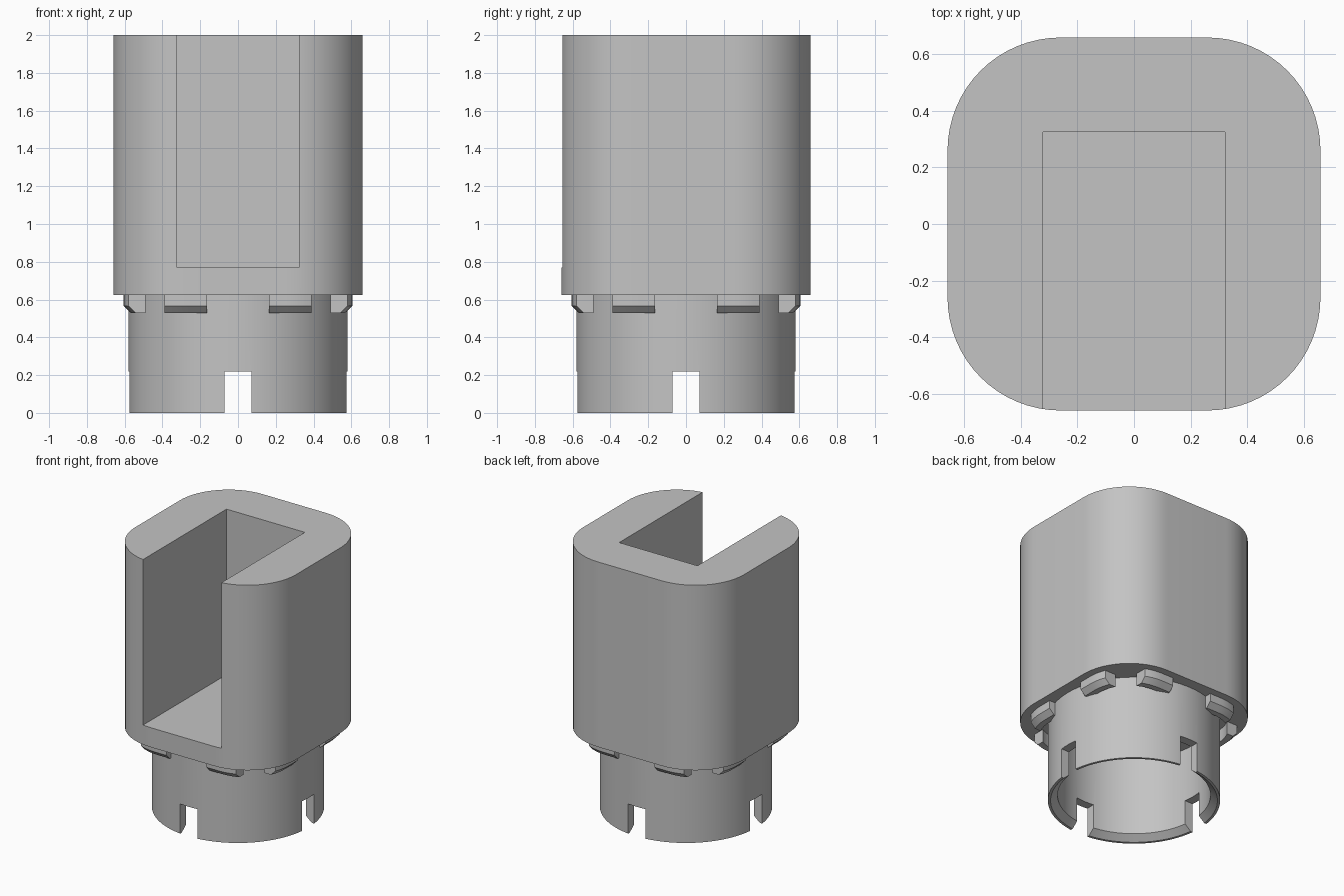
import bpy, bmesh, math
from mathutils import Matrix

old = bpy.data.objects.get("Cube")
if old:
    bpy.data.objects.remove(old, do_unlink=True)

grey = bpy.data.materials.new("plain grey")
grey.use_nodes = True
GREY = (0.55, 0.55, 0.55, 1)
grey.diffuse_color = GREY
grey.node_tree.nodes["Principled BSDF"].inputs["Base Color"].default_value = GREY

HALF, CENTRE = 0.66, 0.26          # half width and corner centre of the body
BODY_Z, TOP = 0.625, 2.0


def finish(bm, name):
    bmesh.ops.recalc_face_normals(bm, faces=bm.faces)
    mesh = bpy.data.meshes.new(name)
    bm.to_mesh(mesh)
    bm.free()
    ob = bpy.data.objects.new(name, mesh)
    bpy.context.collection.objects.link(ob)
    ob.data.materials.append(grey)
    return ob


def box(name, lo, hi):
    bm = bmesh.new()
    bmesh.ops.create_cube(bm, size=1)
    for v in bm.verts:
        v.co = [lo[i] + (v.co[i] + 0.5) * (hi[i] - lo[i]) for i in range(3)]
    return finish(bm, name)


def activate(ob):
    bpy.ops.object.select_all(action='DESELECT')
    ob.select_set(True)
    bpy.context.view_layer.objects.active = ob


def cut(ob, cutter):
    mod = ob.modifiers.new("cut", 'BOOLEAN')
    mod.operation, mod.solver, mod.object = 'DIFFERENCE', 'EXACT', cutter
    activate(ob)
    bpy.ops.object.modifier_apply(modifier=mod.name)
    bpy.data.objects.remove(cutter, do_unlink=True)


def smooth(ob):
    activate(ob)
    bpy.ops.object.shade_smooth_by_angle(angle=math.radians(25))


# Body: extruded rounded square with a channel open to the front and top
bm = bmesh.new()
ring = []
for k, (sx, sy) in enumerate([(1, 1), (-1, 1), (-1, -1), (1, -1)]):
    for i in range(17):
        a = math.pi / 2 * (k + i / 16)
        r = HALF - CENTRE
        ring.append(bm.verts.new((sx * CENTRE + r * math.cos(a),
                                  sy * CENTRE + r * math.sin(a), BODY_Z)))
base = bm.faces.new(ring)
top = bmesh.ops.extrude_face_region(bm, geom=[base])["geom"]
bmesh.ops.translate(bm, vec=(0, 0, TOP - BODY_Z),
                    verts=[g for g in top if isinstance(g, bmesh.types.BMVert)])
body = finish(bm, "body")
cut(body, box("channel_cutter", (-0.322, -1, 0.77), (0.322, 0.325, 2.2)))
smooth(body)

# Collar: lathed cup with an inner chamfer at its rim
bm = bmesh.new()
profile = [(0, 0.64), (0.58, 0.64), (0.58, 0), (0.562, 0),
           (0.515, 0.04), (0.515, 0.62), (0, 0.62)]
pts = [bm.verts.new((x, 0, z)) for x, z in profile]
edges = [bm.edges.new(p) for p in zip(pts, pts[1:])]
bmesh.ops.spin(bm, geom=pts + edges, cent=(0, 0, 0), axis=(0, 0, 1),
               angle=math.tau, steps=96, use_merge=True)
bmesh.ops.remove_doubles(bm, verts=bm.verts, dist=0.0001)
collar = finish(bm, "collar")
# Four notches in the rim
cut(collar, box("notch_cutter_x", (-1, -0.072, -0.1), (1, 0.072, 0.22)))
cut(collar, box("notch_cutter_y", (-0.072, -1, -0.1), (0.072, 1, 0.22)))
smooth(collar)


# Lugs: eight short chamfered hooks following the body outline
def outline(x, inset):
    r = HALF - CENTRE - inset
    return CENTRE + math.sqrt(r * r - max(0, x - CENTRE) ** 2)


def lug(name, matrix):
    bm = bmesh.new()
    rows = []
    for i in range(9):
        x = 0.163 + (0.39 - 0.163) * i / 8
        out, inn = outline(x, 0.055), outline(x, 0.135)
        section = [(inn, 0.53), (out - 0.037, 0.53), (out, 0.567),
                   (out, 0.64), (inn, 0.64)]
        rows.append([bm.verts.new((x, -y, z)) for y, z in section])
    for a, b in zip(rows, rows[1:]):
        for j in range(5):
            n = (j + 1) % 5
            bm.faces.new((a[j], a[n], b[n], b[j]))
    bm.faces.new(rows[0])
    bm.faces.new(rows[-1])
    bmesh.ops.transform(bm, matrix=matrix, verts=bm.verts)
    smooth(finish(bm, name))


for k, side in enumerate(["front", "left", "back", "right"]):
    turn = Matrix.Rotation(math.pi / 2 * k, 4, 'Z')
    lug(side + "_lug_a", turn)
    lug(side + "_lug_b", turn @ Matrix.Scale(-1, 4, (1, 0, 0)))
